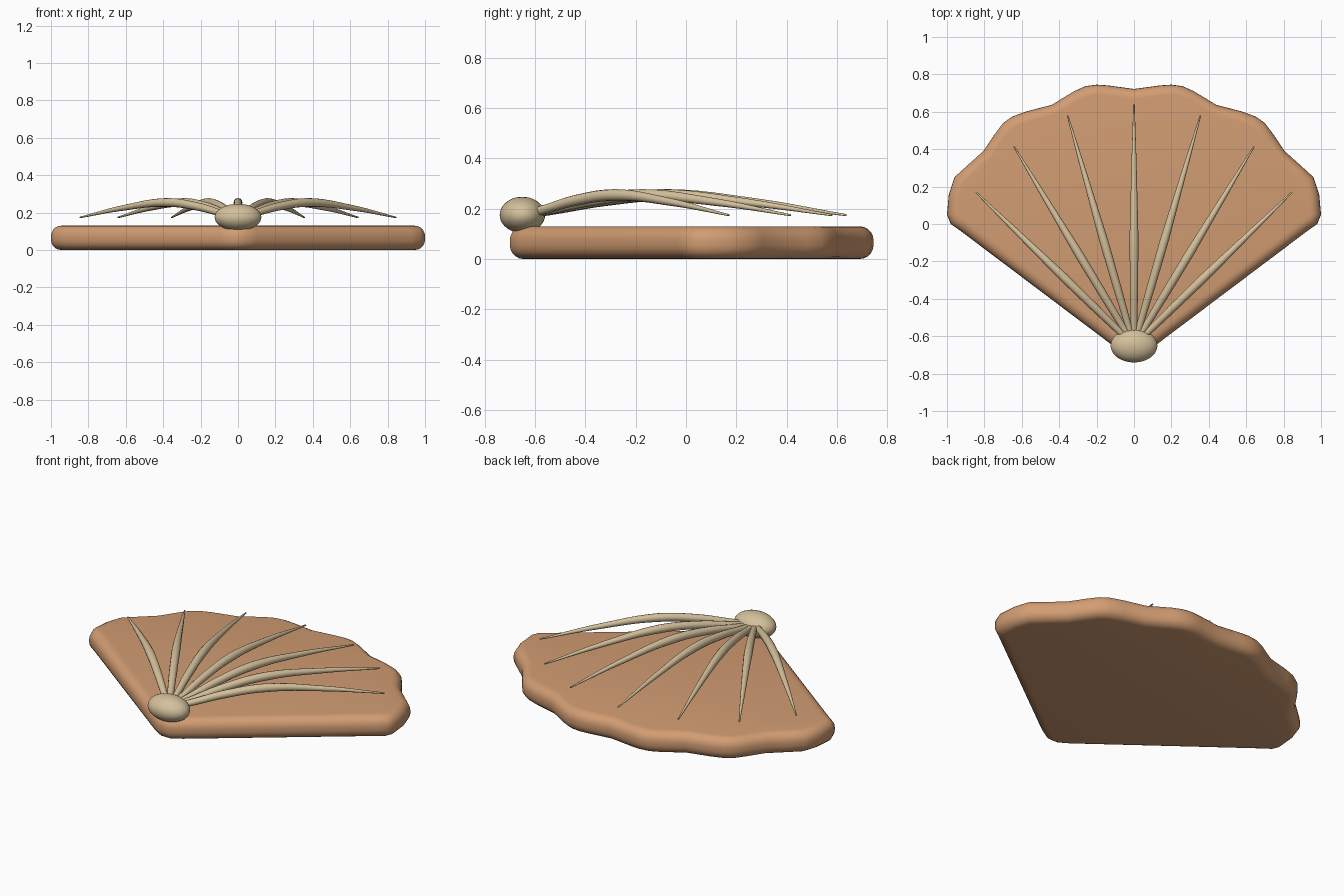
import bpy, bmesh, math
from mathutils import Vector

if "Cube" in bpy.data.objects:
    bpy.data.objects.remove(bpy.data.objects["Cube"])


def material(name, rgb):
    m = bpy.data.materials.new(name)
    m.diffuse_color = (*rgb, 1)
    m.use_nodes = True
    m.node_tree.nodes["Principled BSDF"].inputs["Base Color"].default_value = m.diffuse_color
    return m


orange = material("warm clay", (0.64, 0.335, 0.17))
tan = material("pale sand", (0.66, 0.53, 0.33))


def smooth(obj, angle=40):
    bpy.ops.object.select_all(action='DESELECT')
    obj.select_set(True)
    bpy.context.view_layer.objects.active = obj
    bpy.ops.object.shade_smooth_by_angle(angle=math.radians(angle))


# Scalloped fan body: right half outline, mirrored, counter-clockwise
half = [(0.035, -0.70), (0.10, -0.66), (0.93, -0.035), (0.98, 0.0), (1.0, 0.05),
        (0.99, 0.16), (0.96, 0.25), (0.90, 0.305), (0.805, 0.39), (0.745, 0.48),
        (0.70, 0.54), (0.65, 0.575), (0.575, 0.602), (0.44, 0.637), (0.32, 0.71),
        (0.26, 0.737), (0.20, 0.745), (0.14, 0.741)]
outline = [Vector(p) for p in half + [(0, 0.722)] + [(-x, y) for x, y in reversed(half)]]


def inset(points, d):
    """Move each outline point inward by distance d."""
    out = []
    for i, p in enumerate(points):
        a = (p - points[i - 1]).normalized()
        b = (points[(i + 1) % len(points)] - p).normalized()
        n = Vector((-a.y - b.y, a.x + b.x)).normalized()
        out.append(p + n * d / n.dot(Vector((-a.y, a.x))))
    return out


R, H, STEPS = 0.055, 0.13, 5
profile = [(R * (1 - math.sin(t)), R * (1 - math.cos(t)))
           for t in (math.pi / 2 * k / STEPS for k in range(STEPS + 1))]
profile += [(d, H - z) for d, z in reversed(profile)]
bm = bmesh.new()
rings = [[bm.verts.new((p.x, p.y, z)) for p in inset(outline, d)] for d, z in profile]
for lo, hi in zip(rings, rings[1:]):
    for i in range(len(lo)):
        j = (i + 1) % len(lo)
        bm.faces.new((lo[i], lo[j], hi[j], hi[i]))
bm.faces.new(rings[-1])
bm.faces.new(rings[0][::-1])
bmesh.ops.recalc_face_normals(bm, faces=bm.faces)
mesh = bpy.data.meshes.new("fan_body")
bm.to_mesh(mesh)
bm.free()
body = bpy.data.objects.new("fan_body", mesh)
bpy.context.collection.objects.link(body)
mesh.materials.append(orange)
smooth(body)

# Hinge knob
bpy.ops.mesh.primitive_uv_sphere_add(segments=40, ring_count=20, radius=1,
                                     location=(0, -0.65, 0.175))
knob = bpy.context.object
knob.name = "hinge_knob"
knob.scale = (0.125, 0.09, 0.072)
knob.data.materials.append(tan)
smooth(knob)

# Arched tapering ribs: (fraction of length, height, radius)
path = [(0.0, 0.175, 0.016), (0.09, 0.193, 0.018), (0.26, 0.233, 0.022),
        (0.45, 0.254, 0.0235), (0.72, 0.226, 0.015), (1.0, 0.174, 0.004)]


def rib(name, x, y):
    cu = bpy.data.curves.new(name, 'CURVE')
    cu.dimensions = '3D'
    cu.bevel_depth = 1.0
    cu.bevel_resolution = 4
    cu.use_fill_caps = True
    sp = cu.splines.new('BEZIER')
    sp.resolution_u = 6
    sp.bezier_points.add(len(path) - 1)
    for bp, (s, z, r) in zip(sp.bezier_points, path):
        bp.co = (x * s, -0.65 + (y + 0.65) * s, z)
        bp.radius = r
        bp.handle_left_type = bp.handle_right_type = 'AUTO'
    cu.materials.append(tan)
    obj = bpy.data.objects.new(name, cu)
    bpy.context.collection.objects.link(obj)
    bpy.ops.object.select_all(action='DESELECT')
    obj.select_set(True)
    bpy.context.view_layer.objects.active = obj
    bpy.ops.object.convert(target='MESH')
    smooth(bpy.context.object)


rib("rib_middle", 0, 0.638)
for n, (x, y) in enumerate([(0.355, 0.58), (0.642, 0.415), (0.845, 0.17)], 1):
    rib(f"rib_right_{n}", x, y)
    rib(f"rib_left_{n}", -x, y)
